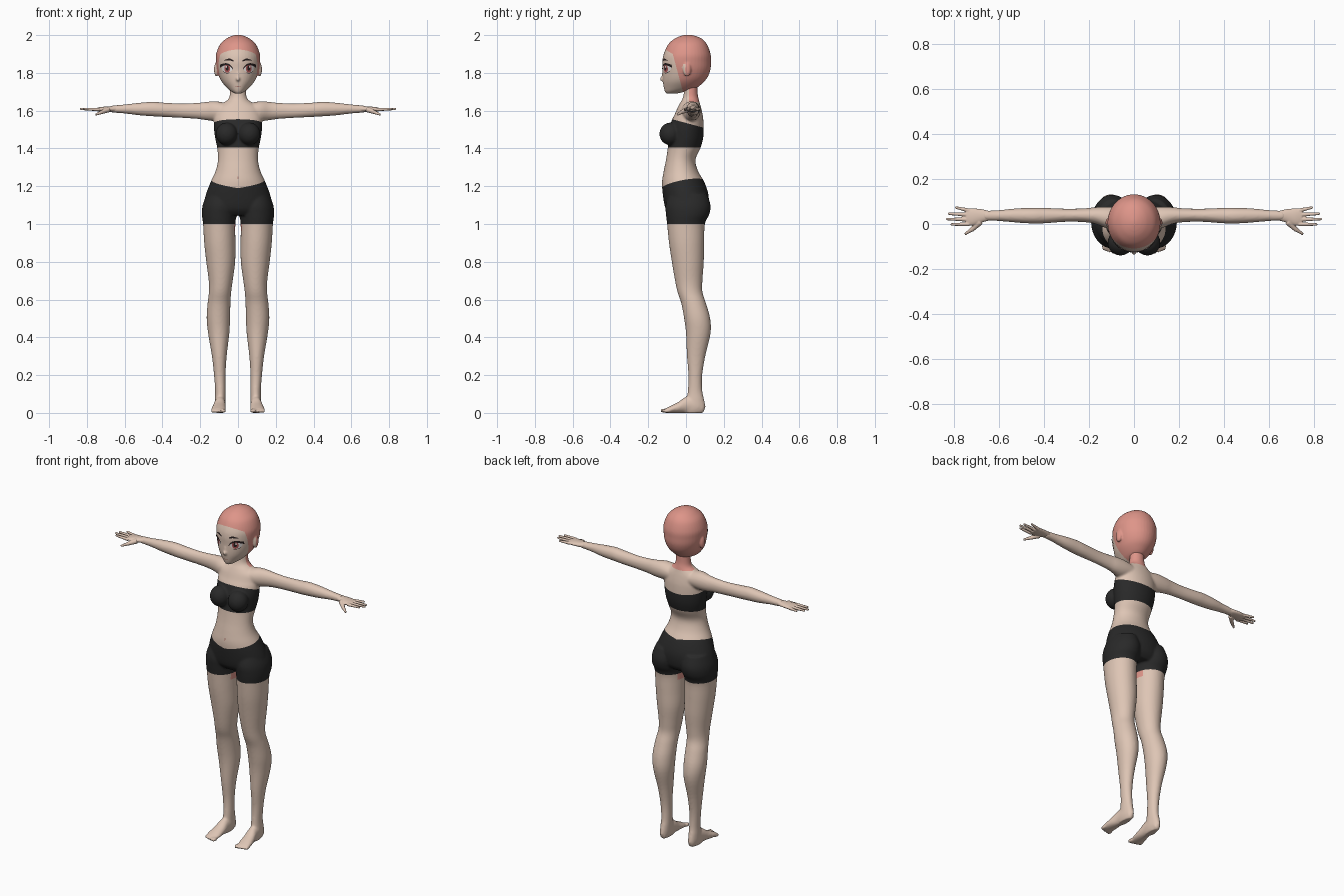
import bpy
import bmesh
from math import cos, sin, pi
from mathutils import Matrix, Vector
from mathutils.bvhtree import BVHTree

cube = bpy.data.objects.get("Cube")
if cube:
    bpy.data.objects.remove(cube, do_unlink=True)


def material(name, rgb):
    m = bpy.data.materials.new(name)
    m.use_nodes = True
    m.diffuse_color = (*rgb, 1)
    node = next(n for n in m.node_tree.nodes if n.type == 'BSDF_PRINCIPLED')
    node.inputs["Base Color"].default_value = (*rgb, 1)
    node.inputs["Roughness"].default_value = 0.8
    return m


SKIN = material("skin", (.73, .56, .46))
PINK = material("pink_scalp", (.73, .30, .25))
CLOTH = material("black_cloth", (.022, .022, .022))
WHITE = material("eye_white", (.8, .76, .74))
IRIS = material("red_iris", (.42, .09, .09))
DARK = material("dark_lash", (.02, .013, .013))
LIP = material("lip", (.45, .22, .18))


def spline(rows, steps=4):
    """Smoothly interpolate rows of numbers."""
    out = []
    for i in range(len(rows) - 1):
        a, b, c, d = (rows[max(0, min(len(rows) - 1, i + k))] for k in (-1, 0, 1, 2))
        for s in range(steps):
            t = s / steps
            out.append([q + t * (r - p) / 2 + t * t * (2 * p - 5 * q + 4 * r - s4) / 2
                        + t ** 3 * (3 * q - p - 3 * r + s4) / 2
                        for p, q, r, s4 in zip(a, b, c, d)])
    return out + [list(rows[-1])]


def loft(bm, axis, rows, side=1, segments=40):
    """Skin elliptical sections: position, then low and high on the other axes."""
    rings = []
    for p, u0, u1, v0, v1 in spline(rows):
        ring = []
        for k in range(segments):
            a = 2 * pi * k / segments
            u = (u0 + u1) / 2 + (u1 - u0) / 2 * cos(a)
            v = (v0 + v1) / 2 + (v1 - v0) / 2 * sin(a)
            x, y, z = {'x': (p, u, v), 'y': (u, p, v), 'z': (u, v, p)}[axis]
            ring.append(bm.verts.new((x * side, y, z)))
        rings.append(ring)
    for lo, hi in zip(rings, rings[1:]):
        for k in range(segments):
            n = (k + 1) % segments
            bm.faces.new((lo[k], lo[n], hi[n], hi[k]))
    bm.faces.new(rings[0])
    bm.faces.new(rings[-1])


def blob(bm, centre, size):
    bmesh.ops.create_uvsphere(bm, u_segments=20, v_segments=14, radius=1,
                              matrix=Matrix.Translation(centre) @ Matrix.Diagonal((*size, 1)))


def finger(bm, start, end, r0, r1):
    a, b = Vector(start), Vector(end)
    turn = (b - a).to_track_quat('Z', 'Y').to_matrix().to_4x4()
    bmesh.ops.create_cone(bm, cap_ends=True, segments=14, radius1=r0, radius2=r1,
                          depth=(b - a).length, matrix=Matrix.Translation((a + b) / 2) @ turn)
    blob(bm, b, (r1, r1, r1))


def add_object(name, bm, mats):
    mesh = bpy.data.meshes.new(name)
    bm.to_mesh(mesh)
    bm.free()
    for m in mats:
        mesh.materials.append(m)
    obj = bpy.data.objects.new(name, mesh)
    bpy.context.collection.objects.link(obj)
    return obj


def fuse(name, bm, voxel, passes, mats, cuts=(), rule=None):
    """Merge overlapping forms into one skin, cut colour borders, colour by rule."""
    bmesh.ops.recalc_face_normals(bm, faces=bm.faces)
    obj = add_object(name, bm, mats)
    remesh = obj.modifiers.new("remesh", 'REMESH')
    remesh.mode, remesh.voxel_size = 'VOXEL', voxel
    relax = obj.modifiers.new("relax", 'SMOOTH')
    relax.factor, relax.iterations = .5, passes
    bpy.context.view_layer.update()
    fused = bpy.data.meshes.new_from_object(
        obj.evaluated_get(bpy.context.evaluated_depsgraph_get()))
    obj.modifiers.clear()
    bm = bmesh.new()
    bm.from_mesh(fused)
    for point, normal, where in cuts:
        faces = [f for f in bm.faces if where(f.calc_center_median())]
        edges = {e for f in faces for e in f.edges}
        verts = {v for f in faces for v in f.verts}
        bmesh.ops.bisect_plane(bm, geom=[*verts, *edges, *faces], dist=1e-5,
                               plane_co=point, plane_no=normal)
    bm.normal_update()
    for f in bm.faces:
        f.smooth = True
        f.material_index = rule(f.calc_center_median(), f.normal) if rule else 0
    tree = BVHTree.FromBMesh(bm)
    bm.to_mesh(obj.data)
    bm.free()
    return tree


# Body: torso, bust, arms, legs and feet
body = bmesh.new()
torso = [(1.75, .042, -.01, .06), (1.69, .043, -.012, .062), (1.66, .052, -.02, .068),
         (1.64, .08, -.032, .073), (1.615, .115, -.045, .08), (1.58, .124, -.06, .088),
         (1.55, .128, -.075, .092), (1.5, .127, -.09, .094), (1.45, .12, -.092, .09),
         (1.4, .11, -.097, .076), (1.34, .106, -.106, .05), (1.28, .119, -.118, .064),
         (1.22, .146, -.127, .098), (1.15, .172, -.122, .12), (1.08, .184, -.108, .115),
         (1.045, .165, -.08, .09)]
loft(body, 'z', [(z, -w, w, f, b) for z, w, f, b in torso])
arm = [(.06, -.03, .075, 1.55, 1.64), (.12, -.02, .077, 1.545, 1.65),
       (.17, 0, .075, 1.55, 1.646), (.22, .008, .07, 1.557, 1.641),
       (.3, .01, .068, 1.562, 1.638), (.4, .003, .072, 1.567, 1.643),
       (.45, .002, .072, 1.57, 1.647), (.52, .006, .07, 1.575, 1.642),
       (.6, .013, .062, 1.585, 1.633), (.67, .015, .059, 1.59, 1.627)]
leg = [(1.16, .02, .165, -.09, .11), (1.1, .005, .187, -.108, .13),
       (1.05, .008, .191, -.106, .123), (1, .014, .185, -.1, .1),
       (.9, .014, .179, -.09, .096), (.8, .015, .168, -.075, .094),
       (.7, .028, .155, -.058, .087), (.64, .036, .154, -.045, .087),
       (.58, .04, .161, -.025, .106), (.5, .042, .166, -.01, .128),
       (.42, .046, .158, 0, .13), (.3, .06, .138, .005, .102),
       (.2, .066, .127, .013, .086), (.12, .066, .121, .01, .086),
       (.07, .066, .122, 0, .096), (.03, .066, .123, -.03, .103), (0, .075, .115, -.02, .09)]
foot = [(.09, .075, .113, 0, .05), (.05, .066, .122, 0, .085), (0, .066, .126, 0, .085),
        (-.04, .065, .135, 0, .058), (-.08, .065, .142, 0, .038), (-.108, .068, .142, 0, .024)]
for side in (1, -1):
    blob(body, (.06 * side, -.083, 1.477), (.058, .058, .06))
    loft(body, 'x', arm, side)
    loft(body, 'z', leg, side)
    loft(body, 'y', foot, side)
    blob(body, (.075 * side, -.117, .012), (.011, .021, .012))
    for i in range(4):
        blob(body, ((.093 + .0145 * i) * side, -.115 + .005 * i, .01), (.0075, .02, .01))


def body_colour(c, n):
    if abs(c.x) < .17 and 1.405 < c.z < 1.535 - .27 * c.y:
        return 2
    if 1 < c.z < 1.215 + .15 * abs(c.x) + .2 * c.y:
        return 2
    if c.z > 1.645 and c.y > .015 and abs(c.x) < .07:
        return 1
    if .965 < c.z < 1 and abs(c.x) < .025 and c.y > -.04:
        return 1
    return 0


waist = lambda c: 1.1 < c.z < 1.35
neck = lambda c: c.z > 1.62 and abs(c.x) < .08
body_cuts = [((0, 0, 1.405), (0, 0, 1), lambda c: 1.38 < c.z < 1.43),
             ((0, 0, 1), (0, 0, 1), lambda c: .98 < c.z < 1.02),
             ((0, 0, 1.535), (0, .27, 1), lambda c: abs(c.x) < .17 and 1.45 < c.z < 1.6),
             ((0, 0, 1.215), (-.15, -.2, 1), lambda c: waist(c) and c.x > 0),
             ((0, 0, 1.215), (.15, -.2, 1), lambda c: waist(c) and c.x < 0),
             ((0, .015, 0), (0, 1, 0), neck), ((0, 0, 1.645), (0, 0, 1), neck)]
body_tree = fuse("body", body, .006, 6, [SKIN, PINK, CLOTH], body_cuts, body_colour)

# Hands with four fingers and a thumb
palm = [(.645, .016, .058, 1.592, 1.627), (.68, .006, .066, 1.594, 1.623),
        (.72, -.007, .07, 1.594, 1.62), (.748, -.004, .068, 1.597, 1.615)]
tips = [(-.001, .812, -.002), (.02, .832, .022), (.041, .824, .046), (.06, .792, .073)]
for side, label in ((1, "left"), (-1, "right")):
    hand = bmesh.new()
    loft(hand, 'x', palm, side)
    for y, tip_x, tip_y in tips:
        finger(hand, (.735 * side, y, 1.606), (tip_x * side, tip_y, 1.609), .0095, .006)
    finger(hand, (.685 * side, .01, 1.606), (.722 * side, -.025, 1.592), .015, .01)
    finger(hand, (.72 * side, -.023, 1.593), (.75 * side, -.043, 1.58), .01, .006)
    fuse(label + "_hand", hand, .003, 3, [SKIN])

# Head with nose and ears
head = bmesh.new()
skull = [(2.002, .008, 0, .02), (1.995, .035, -.03, .052), (1.98, .064, -.062, .085),
         (1.95, .096, -.095, .112), (1.9, .116, -.118, .13), (1.86, .117, -.125, .132),
         (1.82, .112, -.124, .13), (1.78, .1, -.124, .116), (1.75, .084, -.122, .092),
         (1.72, .058, -.117, .055), (1.702, .036, -.112, 0), (1.69, .014, -.104, -.05)]
loft(head, 'z', [(z, -w, w, f, b) for z, w, f, b in skull])
blob(head, (0, -.122, 1.768), (.011, .017, .013))
blob(head, (0, -.117, 1.785), (.008, .012, .03))
for side in (1, -1):
    blob(head, (.114 * side, .006, 1.818), (.013, .021, .038))


def head_colour(c, n):
    if abs(c.x) > .112 and c.z < 1.858 and n.y < -.35:
        return 0
    return int(c.y > -.035 - .27 * (c.z - 1.77) or c.z > 1.858 - .6 * c.y)


head_cuts = [((0, -.035, 1.77), (0, 1, .27), lambda c: c.z < 1.94),
             ((0, 0, 1.858), (0, .6, 1), lambda c: c.y < -.03)]
head_tree = fuse("head", head, .005, 4, [SKIN, PINK], head_cuts, head_colour)


# Painted details: thin plates from columns of x, low z, high z
def plate(name, tree, mat, columns, lift, sides=(1, -1)):
    bm = bmesh.new()
    for side in sides:
        grid = []
        for x, low, high in spline(columns):
            line = []
            for k in range(5):
                z = low + (high - low) * k / 4
                hit = tree.ray_cast(Vector((x * side, -1, z)), Vector((0, 1, 0)))[0]
                line.append(bm.verts.new((x * side, hit.y - lift, z)))
            grid.append(line)
        for a, b in zip(grid, grid[1:]):
            for k in range(4):
                quad = (a[k], b[k], b[k + 1], a[k + 1])
                bm.faces.new(quad if side > 0 else quad[::-1]).smooth = True
    add_object(name, bm, [mat])


def oval(x, z, rx, rz):
    angles = [pi * k / 8 for k in range(9)]
    return [(x - rx * cos(a), z - rz * sin(a) - .0002, z + rz * sin(a) + .0002) for a in angles]


plate("eye_whites", head_tree, WHITE, [(.03, 1.817, 1.823), (.042, 1.806, 1.838),
      (.06, 1.801, 1.844), (.075, 1.806, 1.843), (.086, 1.82, 1.835)], .0015)
plate("irises", head_tree, IRIS, oval(.057, 1.823, .0155, .021), .0025)
plate("pupils", head_tree, DARK, oval(.057, 1.825, .008, .013), .0035)
plate("eye_glints", head_tree, WHITE, oval(.062, 1.832, .004, .005), .0045)
plate("upper_lashes", head_tree, DARK, [(.026, 1.817, 1.824), (.042, 1.835, 1.844),
      (.06, 1.841, 1.851), (.076, 1.838, 1.85), (.094, 1.828, 1.844)], .0055)
plate("lower_lashes", head_tree, DARK, [(.045, 1.8, 1.802), (.06, 1.797, 1.8),
      (.08, 1.806, 1.809)], .003)
plate("eyebrows", head_tree, DARK, [(.025, 1.86, 1.867), (.045, 1.866, 1.876),
      (.072, 1.864, 1.868)], .002)
plate("mouth", head_tree, LIP, [(-.019, 1.73, 1.732), (0, 1.726, 1.731),
      (.019, 1.73, 1.732)], .002, (1,))
plate("navel", body_tree, LIP, oval(0, 1.245, .003, .008), .001, (1,))
